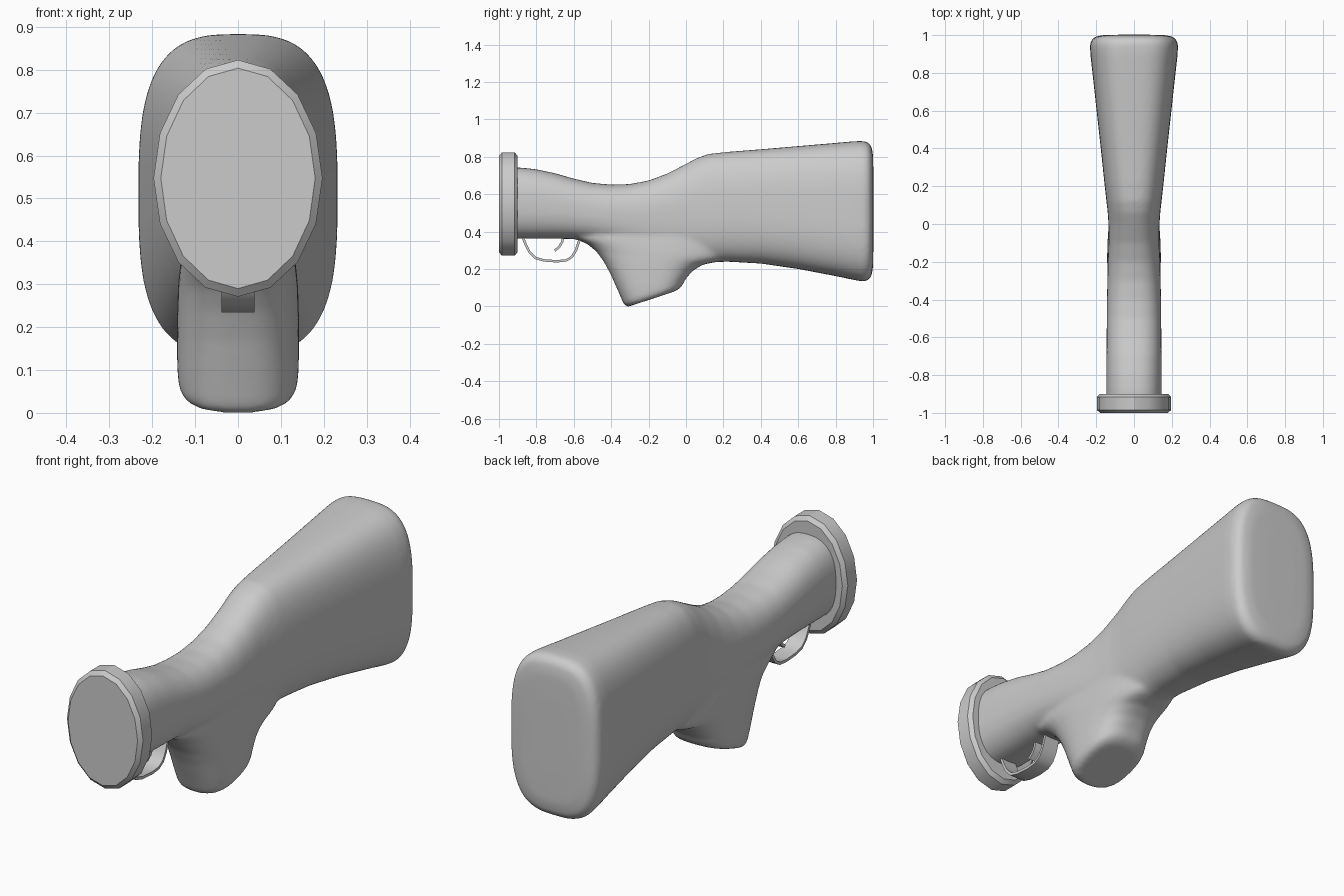
import bpy, bmesh, math
from mathutils import Vector

if "Cube" in bpy.data.objects:
    bpy.data.objects.remove(bpy.data.objects["Cube"])


def make_object(name, bm):
    bmesh.ops.recalc_face_normals(bm, faces=bm.faces)
    mesh = bpy.data.meshes.new(name)
    bm.to_mesh(mesh)
    bm.free()
    ob = bpy.data.objects.new(name, mesh)
    bpy.context.collection.objects.link(ob)
    return ob


def activate(ob):
    bpy.ops.object.select_all(action='DESELECT')
    ob.select_set(True)
    bpy.context.view_layer.objects.active = ob


def bridge(bm, rings):
    for a, b in zip(rings, rings[1:]):
        for i in range(len(a)):
            j = (i + 1) % len(a)
            bm.faces.new((a[i], a[j], b[j], b[i]))
    bm.faces.new(rings[0])
    bm.faces.new(rings[-1])


def loft(name, sections, sides):
    """Each section: end points (y, z) of its long axis, half width, roundness."""
    bm = bmesh.new()
    rings = []
    for y0, z0, y1, z1, w, n in sections:
        p, q = Vector((0, y0, z0)), Vector((0, y1, z1))
        mid, half = (p + q) / 2, (p - q) / 2
        ring = []
        for k in range(sides):
            a = 2 * math.pi * k / sides
            c, s = math.cos(a), math.sin(a)
            v = mid + half * math.copysign(abs(c) ** (2 / n), c)
            v.x = w * math.copysign(abs(s) ** (2 / n), s)
            ring.append(bm.verts.new(v))
        rings.append(ring)
    bridge(bm, rings)
    return make_object(name, bm)


def ribbon(name, path, half_width, thick):
    """Flat strip following a path in the side plane."""
    pts = [Vector(p) for p in path]
    bm = bmesh.new()
    rings = []
    for i, p in enumerate(pts):
        d = (pts[min(i + 1, len(pts) - 1)] - pts[max(i - 1, 0)]).normalized()
        n = Vector((-d.y, d.x)) * thick / 2
        a, b = p + n, p - n
        rings.append([bm.verts.new((x, q.x, q.y)) for x, q in
                      ((-half_width, a), (half_width, a), (half_width, b), (-half_width, b))])
    bridge(bm, rings)
    ob = make_object(name, bm)
    activate(ob)
    bpy.ops.object.shade_smooth_by_angle(angle=math.radians(35))
    return ob


# Stock body: y, top, bottom, half width
body = [(-.95, .742, .362, .147), (-.88, .742, .362, .147), (-.8, .733, .362, .147),
        (-.7, .712, .362, .146), (-.6, .683, .36, .145), (-.5, .66, .35, .144),
        (-.4, .651, .33, .143), (-.3, .654, .30, .141), (-.2, .673, .27, .138),
        (-.1, .71, .25, .135), (0, .762, .238, .135), (.06, .794, .235, .139),
        (.12, .815, .235, .146), (.22, .826, .239, .157), (.4, .84, .229, .176),
        (.6, .857, .2, .198), (.8, .874, .162, .22), (.9, .883, .141, .231),
        (.95, .884, .132, .233), (.975, .877, .14, .226), (.992, .855, .165, .205),
        (1.0, .81, .21, .165), (1.002, .7, .35, .09)]
stock = loft("stock", [(y, t, y, b, w, 2.5 + .6 * max(0, min(1, y)))
                       for y, t, b, w in body], 64)

# Pistol grip: front y z, rear y z, half width; flares into the stock
grip_rows = [(-.31, -.002, -.055, .082, .115), (-.328, .005, -.032, .098, .131),
             (-.338, .024, -.02, .112, .139), (-.362, .08, -.003, .145, .142),
             (-.402, .17, .035, .19, .142), (-.44, .24, .09, .223, .142),
             (-.48, .295, .16, .238, .141), (-.53, .335, .21, .255, .14),
             (-.61, .368, .25, .32, .135), (-.61, .45, .25, .45, .12)]
grip = loft("grip", [r + (2.6,) for r in grip_rows], 64)

# Fuse both and soften the join
activate(stock)
m = stock.modifiers.new("union", 'BOOLEAN')
m.operation, m.solver, m.object = 'UNION', 'EXACT', grip
m = stock.modifiers.new("remesh", 'REMESH')
m.mode, m.voxel_size, m.use_smooth_shade = 'VOXEL', .011, True
m = stock.modifiers.new("soften", 'SMOOTH')
m.factor, m.iterations = .5, 10
for name in ("union", "remesh", "soften"):
    bpy.ops.object.modifier_apply(modifier=name)
bpy.data.objects.remove(grip)

# Sixteen-sided oval front collar with chamfered rims
collar = loft("front_collar", [(y, .547 + r, y, .547 - r, w, 2) for y, r, w in
                               ((-1, .257, .18), (-.984, .276, .197),
                                (-.916, .276, .197), (-.9, .257, .18))], 16)
activate(collar)
bpy.ops.object.shade_smooth_by_angle(angle=math.radians(30))

# Trigger guard and trigger
ribbon("trigger_guard", [(-.875, .375), (-.855, .325), (-.835, .288), (-.805, .259),
                         (-.76, .246), (-.69, .241), (-.64, .246), (-.61, .265),
                         (-.588, .3), (-.565, .37)], .039, .013)
ribbon("trigger", [(-.655, .38), (-.662, .345), (-.678, .318), (-.702, .298)], .022, .013)
